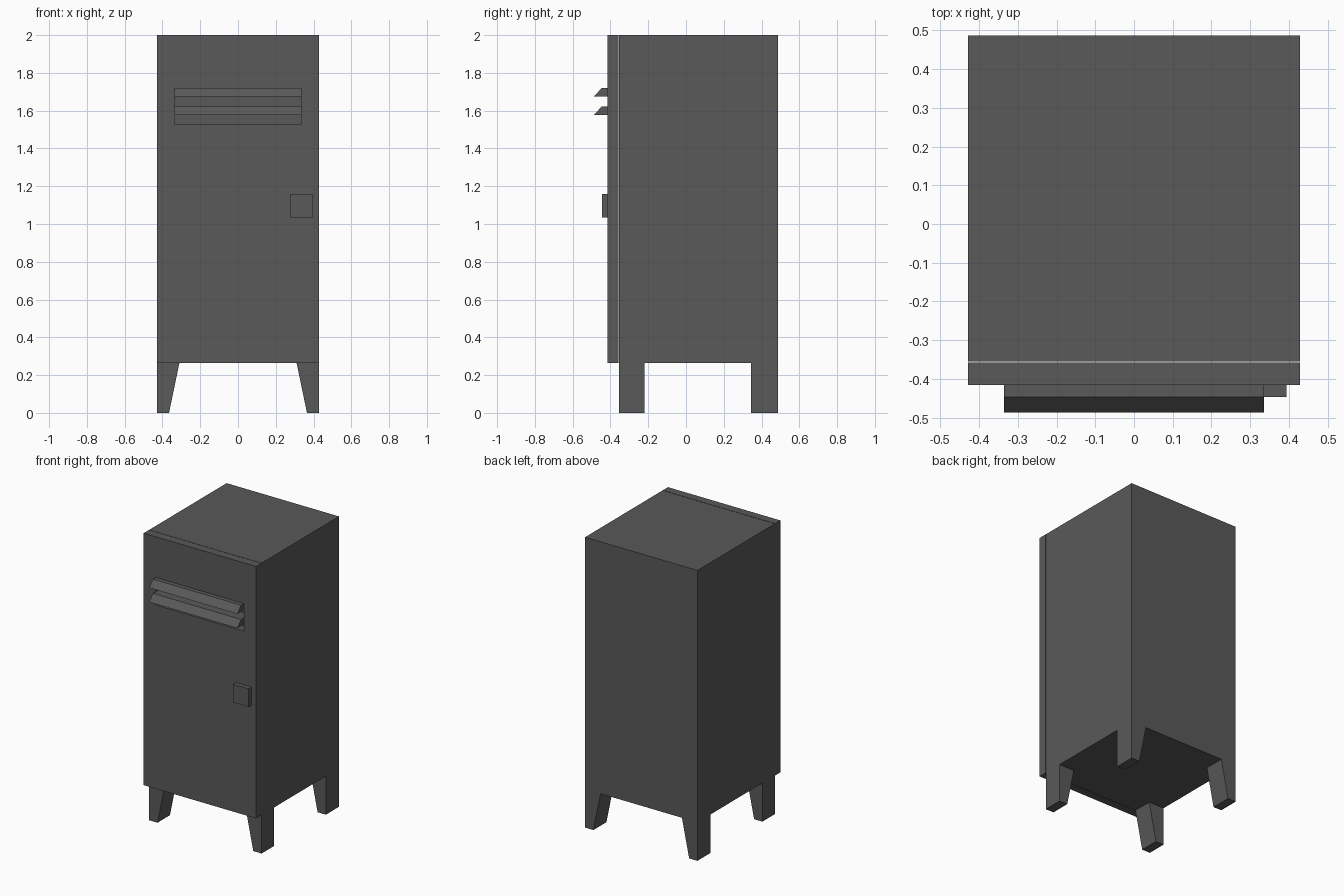
import bpy
import bmesh

cube = bpy.data.objects.get("Cube")
if cube:
    bpy.data.objects.remove(cube, do_unlink=True)

paint = bpy.data.materials.new("dark_grey_metal")
paint.use_nodes = True
grey = (0.1, 0.1, 0.1, 1)
paint.diffuse_color = grey
paint.node_tree.nodes["Principled BSDF"].inputs["Base Color"].default_value = grey


def prism(name, profile, axis, start, end):
    """Extrude a closed profile along x (profile is y, z) or y (profile is x, z)."""
    bm = bmesh.new()
    verts = [bm.verts.new((start, a, b) if axis == "x" else (a, start, b))
             for a, b in profile]
    face = bm.faces.new(verts)
    top = bmesh.ops.extrude_face_region(bm, geom=[face])["geom"]
    move = (end - start, 0, 0) if axis == "x" else (0, end - start, 0)
    bmesh.ops.translate(bm, vec=move,
                        verts=[g for g in top if isinstance(g, bmesh.types.BMVert)])
    bmesh.ops.recalc_face_normals(bm, faces=bm.faces)
    mesh = bpy.data.meshes.new(name)
    bm.to_mesh(mesh)
    bm.free()
    mesh.materials.append(paint)
    obj = bpy.data.objects.new(name, mesh)
    bpy.context.collection.objects.link(obj)
    return obj


def box(name, x, y, z):
    return prism(name, [(x[0], z[0]), (x[1], z[0]), (x[1], z[1]), (x[0], z[1])],
                 "y", *y)


HALF, FRONT, BACK = 0.428, -0.415, 0.487
BASE, TOP = 0.265, 2.0
BODY_FRONT, DOOR_BACK = -0.355, -0.358
VENT_X, VENT_LOW, VENT_HIGH = 0.336, 1.53, 1.72

# Cabinet body and the door, separated by a hairline gap
box("cabinet_body", (-HALF, HALF), (BODY_FRONT, BACK), (BASE, TOP))
door = box("door", (-HALF, HALF), (FRONT, DOOR_BACK), (BASE, TOP))

# Vent opening cut through the door
cutter = box("vent_cutter", (-VENT_X, VENT_X), (FRONT - 0.1, DOOR_BACK + 0.001),
             (VENT_LOW, VENT_HIGH))
cutter.hide_render = True
cutter.hide_viewport = True
cutter.display_type = "WIRE"
cut = door.modifiers.new("vent_opening", "BOOLEAN")
cut.operation = "DIFFERENCE"
cut.solver = "EXACT"
cut.object = cutter

# Sloped vent slats
for i, high in enumerate((VENT_HIGH, 1.622)):
    low = high - 0.044
    prism(f"vent_slat_{i + 1}",
          [(-0.487, low), (DOOR_BACK, low), (DOOR_BACK, high), (-0.446, high)],
          "x", -VENT_X, VENT_X)

# Latch plate on the left side of the door
box("latch", (0.275, 0.394), (-0.446, FRONT), (1.035, 1.16))

# Tapered legs, mirrored left and right
for side, s in (("left", 1), ("right", -1)):
    outline = [(s * HALF, 0), (s * HALF, BASE), (s * 0.31, BASE), (s * 0.365, 0)]
    prism(f"front_leg_{side}", outline, "y", BODY_FRONT, -0.22)
    prism(f"back_leg_{side}", outline, "y", 0.345, BACK)
